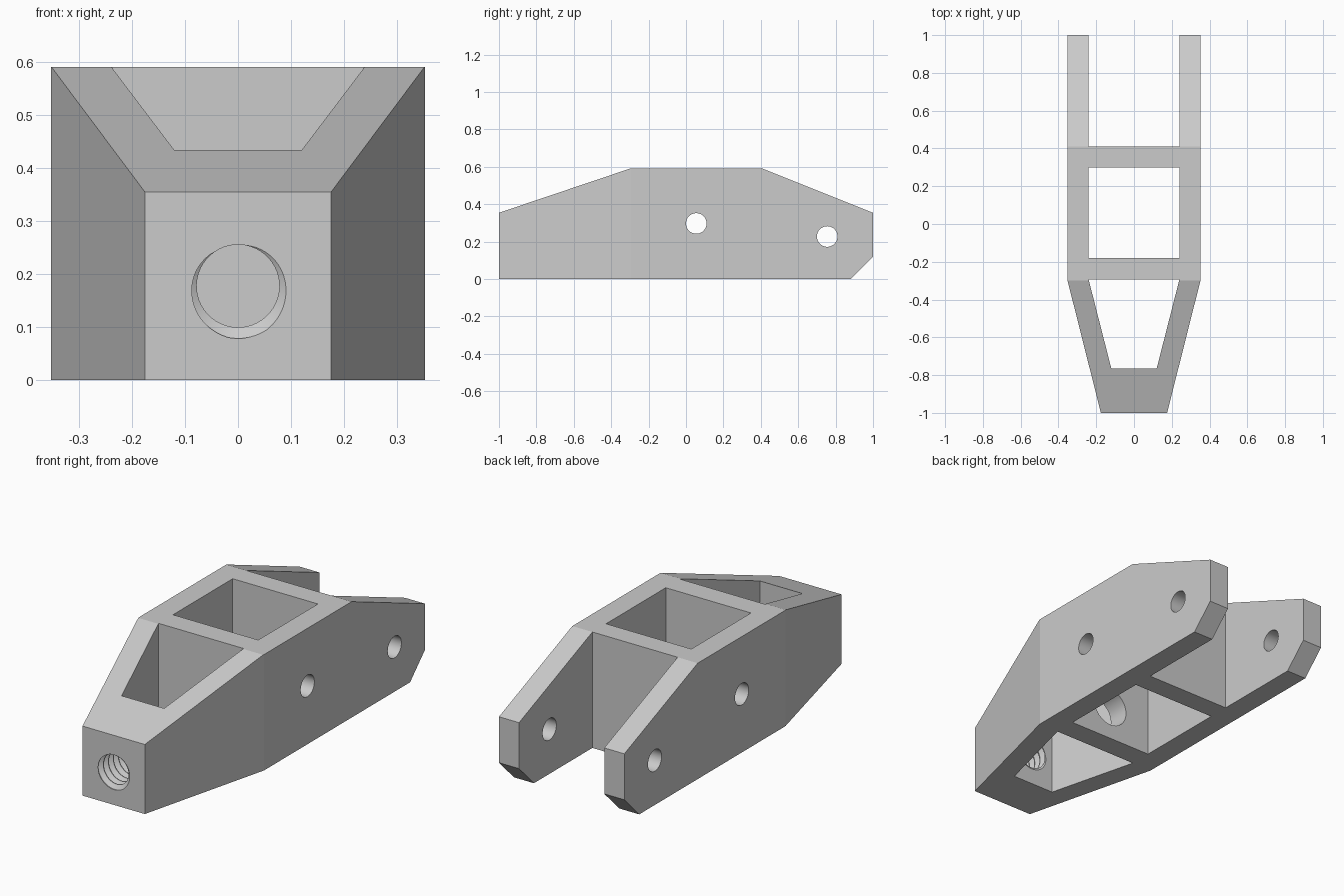
import bpy
import bmesh
from math import cos, sin, pi, radians
from mathutils import Matrix, Vector

cube = bpy.data.objects.get("Cube")
if cube:
    bpy.data.objects.remove(cube, do_unlink=True)

grey = bpy.data.materials.new("light_grey")
grey.use_nodes = True
colour = (0.6, 0.6, 0.6, 1)
grey.diffuse_color = colour
grey.node_tree.nodes["Principled BSDF"].inputs["Base Color"].default_value = colour


def finish(bm, name):
    bmesh.ops.recalc_face_normals(bm, faces=bm.faces[:])
    mesh = bpy.data.meshes.new(name)
    bm.to_mesh(mesh)
    bm.free()
    mesh.materials.append(grey)
    obj = bpy.data.objects.new(name, mesh)
    bpy.context.collection.objects.link(obj)
    return obj


def prism(name, points, push):
    """Extrude a flat outline along a vector."""
    bm = bmesh.new()
    face = bm.faces.new([bm.verts.new(p) for p in points])
    ext = bmesh.ops.extrude_face_region(bm, geom=[face])["geom"]
    verts = [g for g in ext if isinstance(g, bmesh.types.BMVert)]
    bmesh.ops.translate(bm, vec=Vector(push), verts=verts)
    return finish(bm, name)


def plan(name, half):
    """Vertical prism from (half width, y) pairs mirrored in x."""
    outline = half + [(-x, y) for x, y in reversed(half)]
    return prism(name, [(x, y, -0.1) for x, y in outline], (0, 0, 0.9))


def bore(name, radius, length, centre, axis):
    bm = bmesh.new()
    bmesh.ops.create_cone(bm, cap_ends=True, segments=48, radius1=radius,
                          radius2=radius, depth=length,
                          matrix=Matrix.Translation(centre) @ Matrix.Rotation(pi / 2, 4, axis))
    return finish(bm, name)


def threaded_bore(name, z, minor, major, pitch, start, turns, steps=48):
    """Closed helical screw shape along y."""
    profile = [(0, minor), (0.12, minor), (0.5, major), (0.62, major)]
    m = len(profile)
    rows = m * turns
    bm = bmesh.new()

    def vert(k, j):
        offset, r = profile[k % m]
        a = radians(80) - 2 * pi * j / steps
        y = start + pitch * (k // m + offset + j / steps)
        return bm.verts.new((r * cos(a), y, z + r * sin(a)))

    grid = [[vert(k, j) for j in range(steps)] for k in range(rows + 1)]
    # the last column joins the first one a whole pitch further on
    extra = [vert(rows + i, 0) for i in range(1, m + 1)]
    first = [row[0] for row in grid] + extra
    cols = [[row[j] for row in grid] for j in range(steps)] + [first[m:]]
    for a, b in zip(cols, cols[1:]):
        for k in range(rows):
            bm.faces.new((a[k], a[k + 1], b[k + 1], b[k]))
    # fan caps over both helical ends
    rims = (grid[0] + first[m:0:-1],
            grid[rows] + first[:rows:-1])
    for rim, y in zip(rims, (start, start + pitch * (turns + 1))):
        hub = bm.verts.new((0, y, z))
        for a, b in zip(rim, rim[1:] + rim[:1]):
            bm.faces.new((a, b, hub))
    return finish(bm, name)


def boolean(target, tool, operation="DIFFERENCE"):
    tool.hide_render = True
    mod = target.modifiers.new(tool.name, "BOOLEAN")
    mod.operation = operation
    mod.solver = "EXACT"
    mod.object = tool
    bpy.ops.object.select_all(action="DESELECT")
    bpy.context.view_layer.objects.active = target
    target.select_set(True)
    bpy.ops.object.modifier_apply(modifier=mod.name)
    bpy.data.objects.remove(tool, do_unlink=True)


# Body: side profile trimmed by the tapered plan outline
side = [(-1, 0), (0.88, 0), (1, 0.12), (1, 0.354), (0.41, 0.59), (-0.3, 0.59), (-1, 0.354)]
body = prism("clevis_bracket", [(-0.5, y, z) for y, z in side], (1, 0, 0))
boolean(body, plan("outline", [(0.125, -1.2), (0.353, -0.295), (0.353, 1.2)]), "INTERSECT")

# Tapered front pocket, square middle pocket and open rear slot
boolean(body, plan("front_pocket", [(0.12, -0.765), (0.24, -0.295)]))
boolean(body, plan("middle_pocket", [(0.24, -0.18), (0.24, 0.3)]))
boolean(body, plan("rear_slot", [(0.24, 0.41), (0.24, 1.2)]))

# Cross pin holes through both side walls
for name, y, z in (("middle_pin_hole", 0.055, 0.297), ("rear_pin_hole", 0.755, 0.227)):
    boolean(body, bore(name, 0.055, 1, (0, y, z), "Y"))

# Clearance hole in the divider and threaded hole in the nose
boolean(body, bore("divider_hole", 0.1, 0.3, (0, -0.24, 0.177), "X"))
boolean(body, threaded_bore("threaded_hole", 0.177, 0.078, 0.099, 0.04, -1.08, 9))

bpy.ops.object.shade_smooth_by_angle(angle=radians(12))
